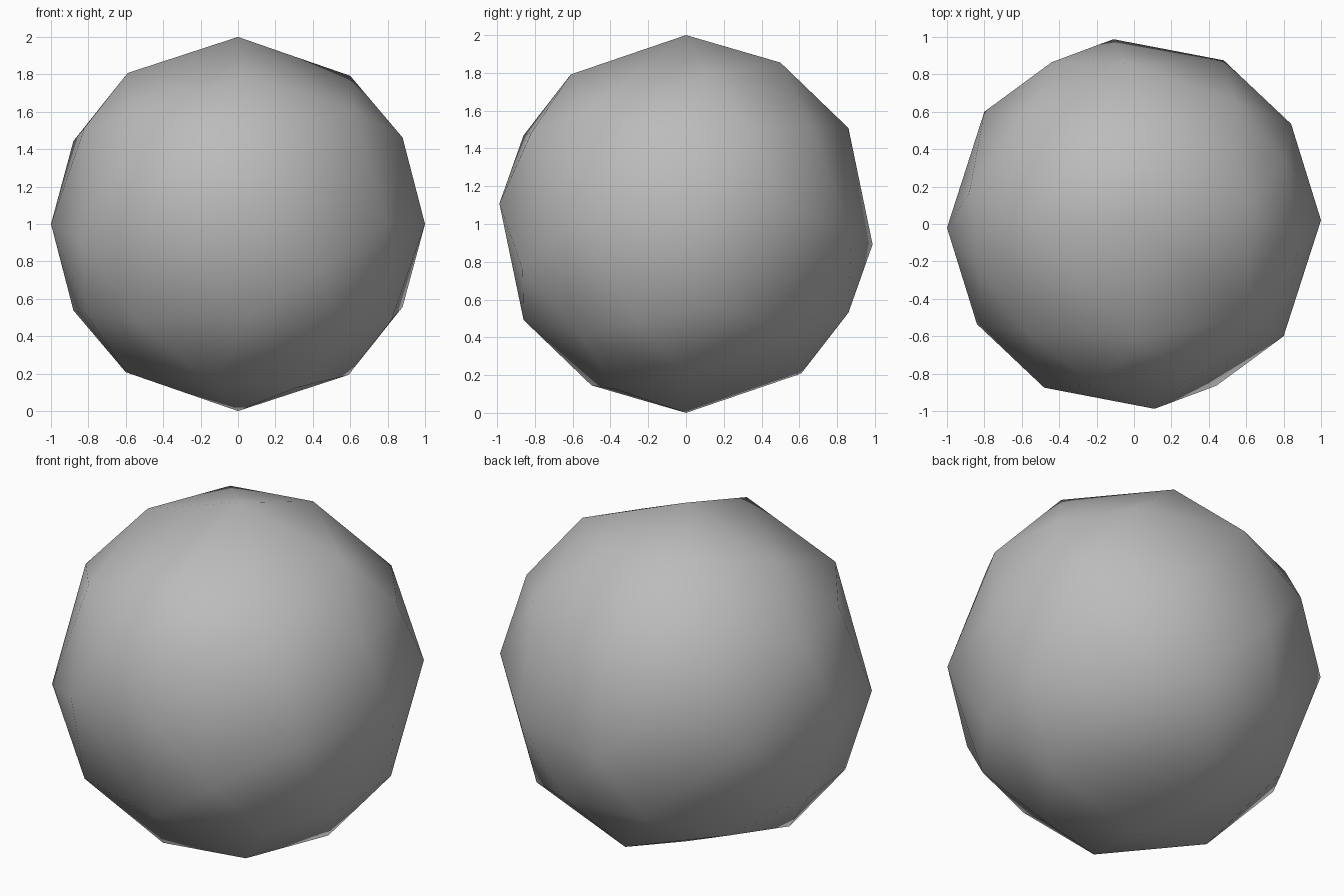
import bpy
import bmesh
import math
from mathutils import Vector

cube = bpy.data.objects.get("Cube")
if cube:
    bpy.data.objects.remove(cube, do_unlink=True)

# Corners of the upper half, as (x, y) on a unit sphere
paired_corners = [
    (0, 0), (.03, -.61), (-.59, 0), (.6, .11), (.14, .5), (-.31, .37),
    (-.05, .86), (.54, .66), (.81, .33), (.88, -.11), (.62, -.49),
    (.31, -.82), (-.2, -.86), (-.57, -.58), (-.58, .57), (-.44, .865),
    (.11, -.988), (-.48, -.875), (.84, .535), (-1, -.02), (.8, -.6),
]
# Corners that repeat by a half turn about y instead of through the centre
turned_corners = [(-.82, -.25), (-.88, .17)]


def on_sphere(x, y):
    """Lift a flat point onto the upper half of the unit sphere."""
    height = math.sqrt(max(0, 1 - x * x - y * y))
    return Vector((x, y, height)).normalized()


# Gather the corners of both halves
corners = []
for x, y in paired_corners:
    corner = on_sphere(x, y)
    corners += [corner, -corner]
for x, y in turned_corners:
    corner = on_sphere(x, y)
    corners += [corner, Vector((-corner.x, corner.y, -corner.z))]

# Wrap the corners in a faceted shell resting on the ground
bm = bmesh.new()
for corner in corners:
    bm.verts.new(corner + Vector((0, 0, 1)))
bmesh.ops.remove_doubles(bm, verts=bm.verts[:], dist=.01)
bmesh.ops.convex_hull(bm, input=bm.verts[:])
bmesh.ops.recalc_face_normals(bm, faces=bm.faces[:])
mesh = bpy.data.meshes.new("faceted_ball")
bm.to_mesh(mesh)
bm.free()

ball = bpy.data.objects.new("faceted_ball", mesh)
bpy.context.collection.objects.link(ball)

# Plain grey surface
grey = bpy.data.materials.new("grey")
grey.use_nodes = True
colour = (.5, .5, .5, 1)
grey.diffuse_color = colour
grey.node_tree.nodes["Principled BSDF"].inputs["Base Color"].default_value = colour
mesh.materials.append(grey)

# Blend the gently bent facets, keep the sharp creases
bpy.ops.object.select_all(action='DESELECT')
ball.select_set(True)
bpy.context.view_layer.objects.active = ball
bpy.ops.object.shade_smooth_by_angle(angle=math.radians(30))
